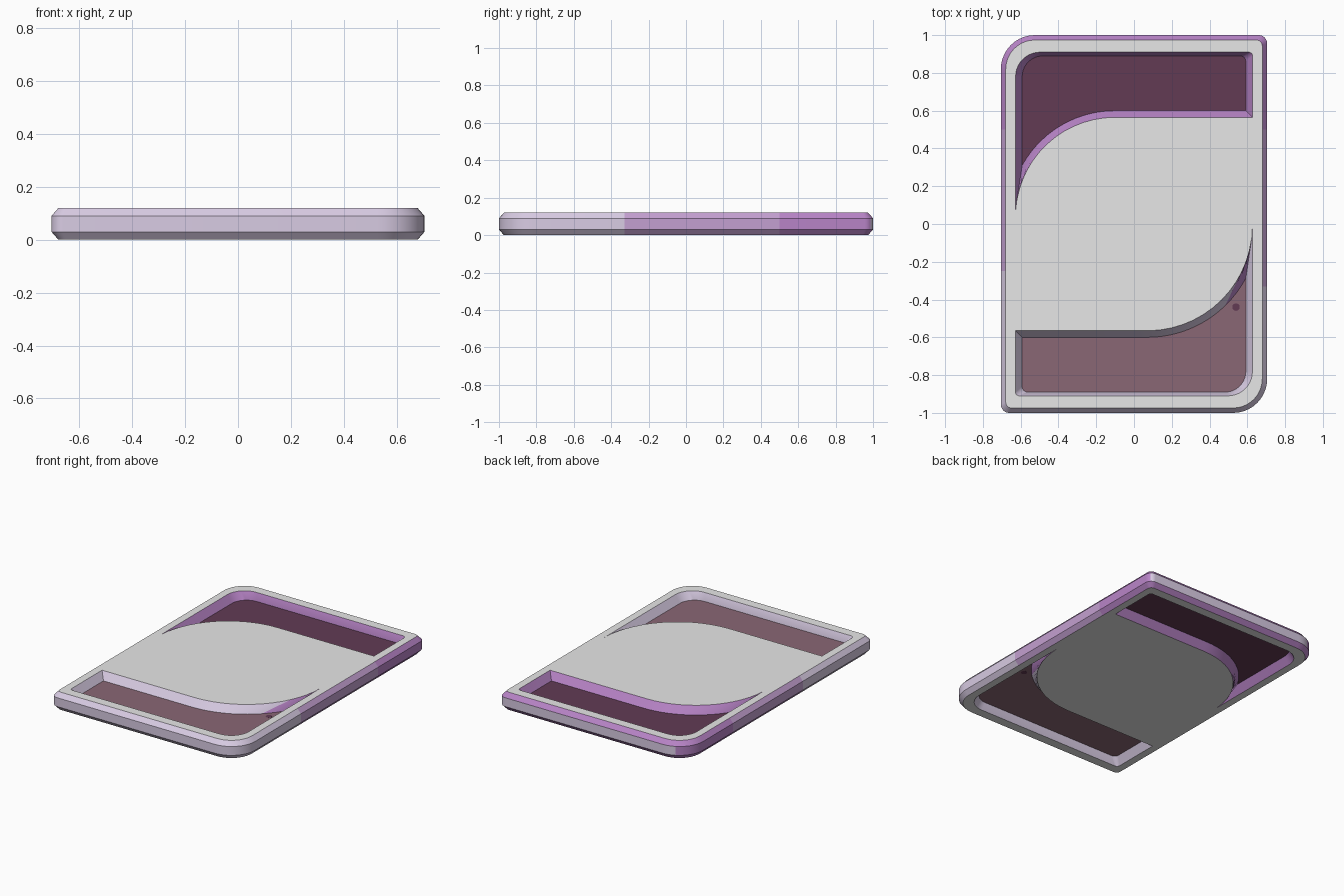
import bpy, bmesh, math
from mathutils import Vector

if "Cube" in bpy.data.objects:
    bpy.data.objects.remove(bpy.data.objects["Cube"])


def lin(c):
    c /= 255
    return c / 12.92 if c <= 0.04045 else ((c + 0.055) / 1.055) ** 2.4


def material(name, rgb):
    m = bpy.data.materials.new(name)
    m.diffuse_color = (*[lin(c) for c in rgb], 1)
    m.use_nodes = True
    m.node_tree.nodes["Principled BSDF"].inputs["Base Color"].default_value = m.diffuse_color
    return m


GREY = material("light grey", (231, 231, 231))
LILAC = material("pale lilac", (217, 204, 228))
MID = material("soft purple", (196, 160, 209))
PURPLE = material("purple", (184, 132, 199))
PLUM = material("dark plum", (98, 59, 84))
MAUVE = material("dusty mauve", (138, 103, 117))


def arc(cx, cy, r, a0, a1, n=10):
    return [(cx + r * math.cos(math.radians(a0 + (a1 - a0) * i / n)),
             cy + r * math.sin(math.radians(a0 + (a1 - a0) * i / n))) for i in range(n + 1)]


def outline(d):
    """Plate outline: two large and two small corners, with colour split points on the long sides."""
    x, y, big, small = 0.705 - d, 1 - d, 0.18 - d, 0.045 - d * 0.6
    return (arc(-x + small, -y + small, small, 180, 270) + arc(x - big, -y + big, big, 270, 360)
            + [(x, -0.33), (x, 0.5)] + arc(x - small, y - small, small, 0, 90)
            + arc(-x + big, y - big, big, 90, 180) + [(-x, 0.5), (-x, -0.25)])


def recess(d, dy, cx, r, sign):
    """Recess outline: a rounded bar with a curved tail down one side."""
    x, yt, yb = 0.627 - d, 0.91 - dy, 0.565 + d
    r += d
    cy = yb - r
    a = math.degrees(math.acos((-x - cx) / r))
    big, small = 0.13 - dy, 0.02 + d * 0.3
    pts = ([(x, yb)] + arc(x - small, yt - small, small, 0, 90)
           + arc(-x + big, yt - big, big, 90, 180) + arc(cx, cy, r, a, 90, 14))
    return [(sign * px, sign * py) for px, py in pts]


def loop(bm, pts, z):
    vs = [bm.verts.new((p[0], p[1], z)) for p in pts]
    for i, v in enumerate(vs):
        bm.edges.new((v, vs[(i + 1) % len(vs)]))
    return vs


def skin(bm, a, b, rule):
    for i in range(len(a)):
        j = (i + 1) % len(a)
        f = bm.faces.new((a[i], a[j], b[j], b[i]))
        f.material_index = rule(f.calc_center_median())


def ring_edges(vs):
    return [e for i, v in enumerate(vs) for e in v.link_edges
            if e.other_vert(v) == vs[(i + 1) % len(vs)]]


def finish(bm, name, mats):
    bmesh.ops.recalc_face_normals(bm, faces=bm.faces)
    me = bpy.data.meshes.new(name)
    bm.to_mesh(me)
    bm.free()
    for m in mats:
        me.materials.append(m)
    ob = bpy.data.objects.new(name, me)
    bpy.context.collection.objects.link(ob)
    bpy.ops.object.select_all(action='DESELECT')
    ob.select_set(True)
    bpy.context.view_layer.objects.active = ob
    bpy.ops.object.shade_smooth_by_angle(angle=math.radians(30))
    return ob


def rim_rule(c):
    # back wall and the front third are lilac, the rest purple
    if 0.03 < c.z < 0.09 and c.y > 0.985 and c.x > -0.6:
        return 1
    return 1 if c.y < -0.3 else (2 if c.y < 0.49 else 3)


def recess_rule(c):
    return 1 if c.y < -0.32 else 3


# Main plate: chamfered rim, flat faces with two bevelled openings
TAILS = [(-0.10, 0.528, 1), (-0.07, 0.557, -1)]
bm = bmesh.new()
rims = [loop(bm, outline(d), z) for d, z in ((0.026, 0), (0, 0.03), (0, 0.09), (0.026, 0.12))]
caps = {0: [rims[0]], 3: [rims[3]]}
for a, b in zip(rims, rims[1:]):
    skin(bm, a, b, rim_rule)
for cx, r, s in TAILS:
    wide, narrow = recess(0, 0, cx, r, s), recess(0.035, 0.02, cx, r, s)
    walls = [loop(bm, p, z) for p, z in ((wide, 0), (narrow, 0.05), (narrow, 0.07), (wide, 0.12))]
    for a, b in zip(walls, walls[1:]):
        skin(bm, a, b, recess_rule)
    caps[0].append(walls[0])
    caps[3].append(walls[3])
for loops in caps.values():
    bmesh.ops.triangle_fill(bm, use_beauty=True, use_dissolve=False,
                            edges=[e for l in loops for e in ring_edges(l)],
                            normal=Vector((0, 0, 1)))
finish(bm, "main_plate", [GREY, LILAC, MID, PURPLE])

# Recess floors: thin panels filling the openings, seen from both sides
for (cx, r, s), name, mat in zip(TAILS, ("back_panel", "front_panel"), (PLUM, MAUVE)):
    bm = bmesh.new()
    pts = recess(0.035, 0.02, cx, r, s)
    lo, hi = loop(bm, pts, 0.05), loop(bm, pts, 0.07)
    skin(bm, lo, hi, lambda c: 0)
    bm.faces.new(lo)
    bm.faces.new(hi)
    finish(bm, name, [mat])

# Small dark spot on the front panel
bpy.ops.mesh.primitive_cylinder_add(vertices=12, radius=0.02, depth=0.022, location=(0.54, -0.44, 0.06))
spot = bpy.context.object
spot.name = "panel_spot"
spot.data.materials.append(PLUM)
